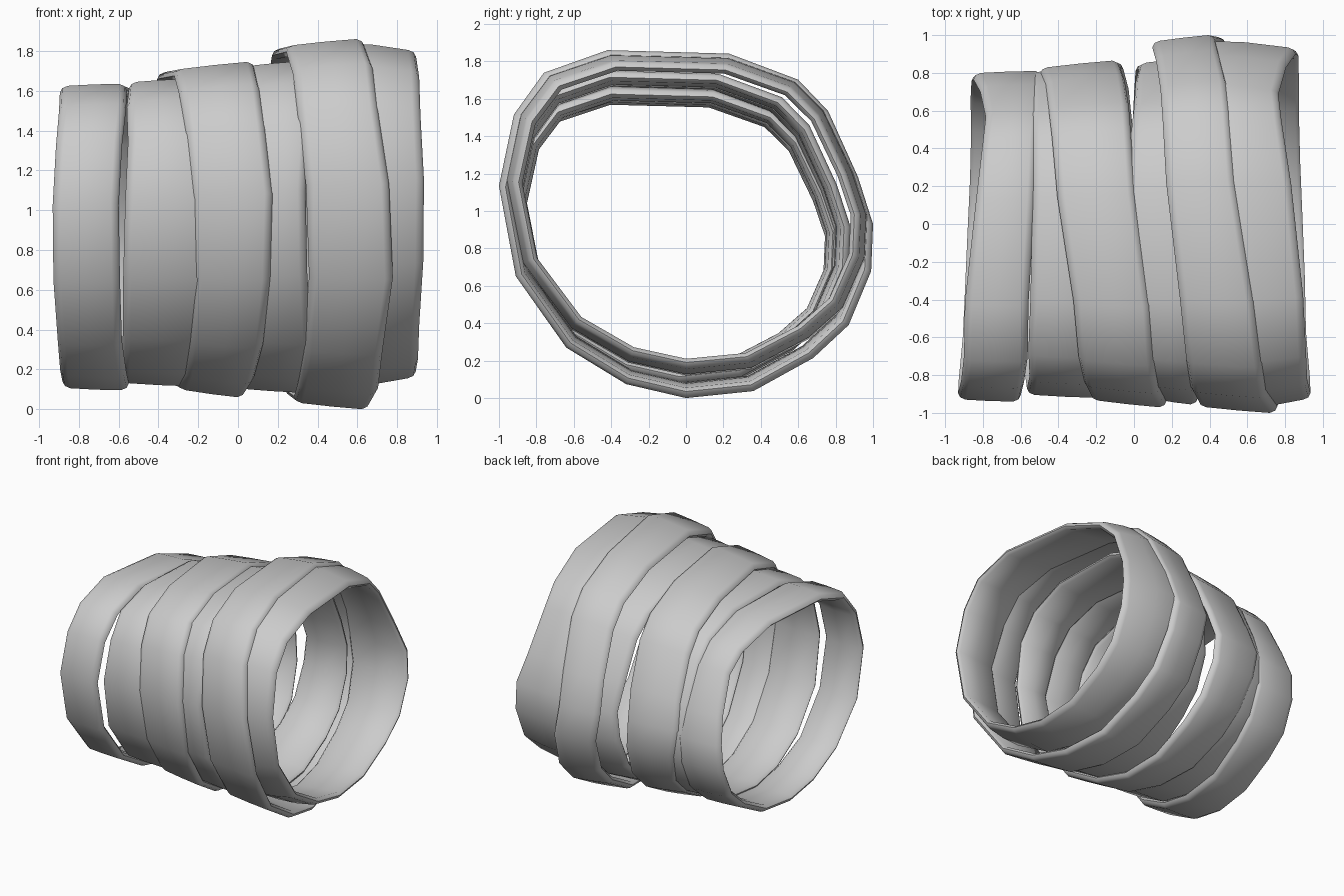
import bpy, bmesh, math, random

if "Cube" in bpy.data.objects:
    bpy.data.objects.remove(bpy.data.objects["Cube"])

random.seed(4)
cloth = bpy.data.materials.new("grey_cloth")
cloth.diffuse_color = (0.6, 0.6, 0.6, 1)
cloth.use_nodes = True
cloth.node_tree.nodes["Principled BSDF"].inputs["Base Color"].default_value = cloth.diffuse_color

# Uneven oval loop outline, (y, z) in a -1..1 square
LOOP = [(-.42, 1), (.23, .98), (.6, .83), (.76, .65), (.92, .27), (1, 0),
        (.99, -.27), (.87, -.58), (.68, -.77), (.36, -.96), (0, -1),
        (-.32, -.92), (-.64, -.71), (-.91, -.3), (-1, .22), (-.92, .63), (-.76, .87)]

# Strip cross-section: (position across 0..1, inset across, depth)
SECTION = [(0, 0, .035), (0, .012, .012), (0, .04, 0), (.5, 0, -.002), (1, -.04, 0),
           (1, -.012, .012), (1, 0, .035), (1, -.02, .055), (.5, 0, .062), (0, .02, .055)]


def edge_x(sides, u, v):
    """Blend an edge position given at the back, top, front and bottom."""
    back, top, front, bottom, dip = sides
    a, b = abs(u), abs(v)
    x = (a * (back if u > 0 else front) + b * (top if v > 0 else bottom)) / (a + b)
    # dip shifts the edge at the upper back only
    if u > 0 and v > 0:
        x += dip * 2 * u * v / (u * u + v * v)
    return x


def wrap(name, bounds, left, right, taper, rim=0):
    y0, y1, z0, z1 = bounds
    cy, cz, ry, rz = (y0 + y1) / 2, (z0 + z1) / 2, (y1 - y0) / 2, (z1 - z0) / 2
    bm = bmesh.new()
    rings = []
    for u, v in LOOP:
        xl = edge_x(left, u, v) + random.uniform(-.006, .006)
        xr = edge_x(right, u, v) + random.uniform(-.006, .006)
        ring = []
        for t, inset, depth in SECTION:
            # taper lowers one side of the strip towards the axis
            d = depth + (taper * (1 - t) if taper > 0 else -taper * t)
            if t == 1:
                d += rim
            ring.append(bm.verts.new((xl + (xr - xl) * t + inset,
                                      cy + u * (ry - d), cz + v * (rz - d))))
        rings.append(ring)
    n = len(SECTION)
    for i, a in enumerate(rings):
        b = rings[(i + 1) % len(rings)]
        for j in range(n):
            k = (j + 1) % n
            bm.faces.new((a[j], a[k], b[k], b[j]))
    bmesh.ops.recalc_face_normals(bm, faces=bm.faces)
    me = bpy.data.meshes.new(name)
    bm.to_mesh(me)
    bm.free()
    me.materials.append(cloth)
    ob = bpy.data.objects.new(name, me)
    bpy.context.collection.objects.link(ob)
    bpy.context.view_layer.objects.active = ob
    ob.select_set(True)
    bpy.ops.object.shade_smooth_by_angle(angle=math.radians(60))
    ob.select_set(False)


# Overlapping wraps from the narrow end to the wide end
# name, (y min, y max, z min, z max), left edge, right edge
# (back, top, front, bottom, upper back dip), taper, right rim drop
wrap("narrow_end_wrap", (-.94, .81, .095, 1.635),
     (-.85, -.87, -.945, -.88, .07), (-.48, -.53, -.61, -.55, 0), .01)
wrap("second_wrap", (-.92, .82, .115, 1.66),
     (-.55, -.54, -.57, -.59, 0), (-.22, -.25, -.15, -.2, 0), .015)
wrap("third_wrap", (-.97, .865, .06, 1.745),
     (-.50, -.38, -.19, -.30, 0), (-.08, .03, .21, .04, 0), .035)
wrap("fourth_wrap", (-.955, .88, .08, 1.75),
     (.03, -.04, .12, -.05, 0), (.36, .38, .335, .40, 0), .025)
wrap("raised_wrap", (-1, 1, 0, 1.86),
     (.10, .18, .375, .28, 0), (.43, .56, .81, .66, 0), .03)
wrap("wide_end_wrap", (-.965, .97, .12, 1.84),
     (.32, .40, .60, .50, 0), (.86, .88, .945, .89, -.10), -.02, .015)
